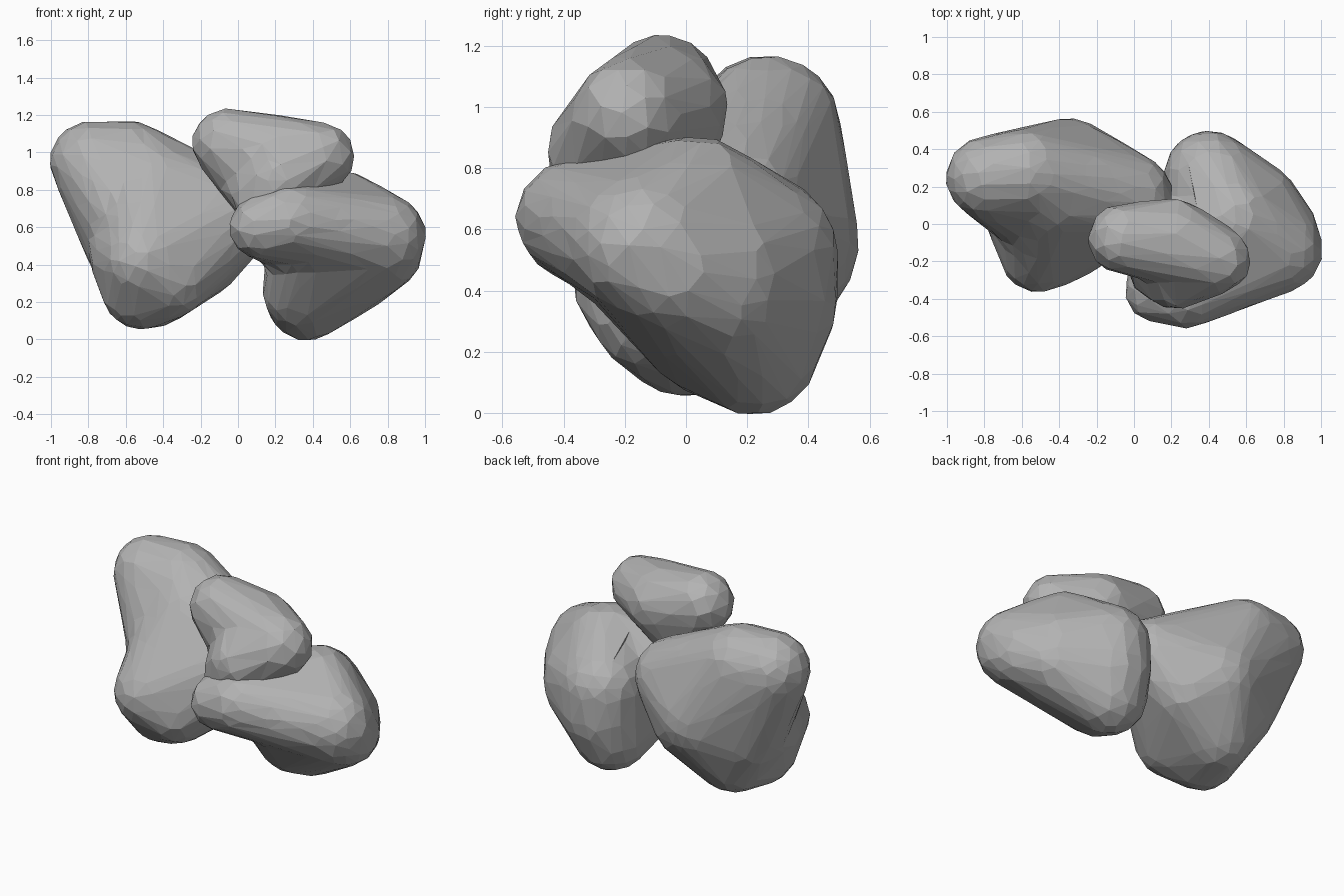
import bpy
import bmesh
from mathutils import Vector

default_cube = bpy.data.objects.get("Cube")
if default_cube:
    bpy.data.objects.remove(default_cube, do_unlink=True)

# Single stone colour
stone = bpy.data.materials.new("stone_grey")
stone.use_nodes = True
stone_colour = (0.45, 0.45, 0.45, 1.0)
stone.diffuse_color = stone_colour
for node in stone.node_tree.nodes:
    if node.type == "BSDF_PRINCIPLED":
        node.inputs["Base Color"].default_value = stone_colour
        node.inputs["Roughness"].default_value = 0.9

# Unit sphere directions shared by every lobe
template = bmesh.new()
bmesh.ops.create_icosphere(template, subdivisions=3, radius=1.0)
directions = [vert.co.copy() for vert in template.verts]
template.free()

GROWTH = 0.012  # makes up for the later smoothing


def add_hull(target, lobes):
    """Wrap a convex skin round a group of round lobes and add it to target."""
    bm = bmesh.new()
    for x, y, z, radius in lobes:
        centre = Vector((x, y, z))
        for direction in directions:
            bm.verts.new(centre + direction * (radius + GROWTH))
    bmesh.ops.convex_hull(bm, input=list(bm.verts))
    loose = [vert for vert in bm.verts if not vert.link_faces]
    bmesh.ops.delete(bm, geom=loose, context="VERTS")
    bmesh.ops.recalc_face_normals(bm, faces=list(bm.faces))
    piece = bpy.data.meshes.new("hull_piece")
    bm.to_mesh(piece)
    bm.free()
    target.from_mesh(piece)
    bpy.data.meshes.remove(piece)


def make_boulder(name, hulls):
    """Fuse the hulls into one worn boulder with irregular flat facets."""
    bm = bmesh.new()
    for lobes in hulls:
        add_hull(bm, lobes)
    mesh = bpy.data.meshes.new(name)
    bm.to_mesh(mesh)
    bm.free()
    mesh.materials.append(stone)
    boulder = bpy.data.objects.new(name, mesh)
    bpy.context.scene.collection.objects.link(boulder)

    fuse = boulder.modifiers.new("fuse", "REMESH")
    fuse.mode = "VOXEL"
    fuse.voxel_size = 0.04
    wear = boulder.modifiers.new("wear", "SMOOTH")
    wear.factor = 0.5
    wear.iterations = 7
    facet = boulder.modifiers.new("facet", "DECIMATE")
    facet.ratio = 0.08
    return boulder


# Left boulder: broad body with a nose pointing forward
outer_end = (0.78, -0.14, 0.55, 0.22)
left_crown = (0.55, 0.03, 0.70, 0.20)
make_boulder("left_boulder", [
    [
        outer_end,
        left_crown,
        (0.78, -0.05, 0.47, 0.20),   # outer underside
        (0.68, 0.10, 0.39, 0.20),    # belly
        (0.65, 0.10, 0.48, 0.22),    # outer back
        (0.40, 0.26, 0.53, 0.23),    # back
        (0.40, 0.26, 0.36, 0.23),    # lower back
        (0.37, 0.22, 0.21, 0.21),    # foot
        (0.34, 0.08, 0.26, 0.20),    # front of foot
        (0.40, -0.20, 0.56, 0.20),   # chest
    ],
    [
        outer_end,
        left_crown,
        (0.12, -0.36, 0.60, 0.16),   # nose, inner side
        (0.28, -0.37, 0.64, 0.18),   # nose, outer side
        (0.22, -0.10, 0.60, 0.20),   # root of nose
    ],
])

# Right boulder: tall rear mass joined to a lower front lobe
inner_shoulder = (-0.02, 0.15, 0.66, 0.22)
inner_belly = (-0.19, 0.24, 0.44, 0.20)
back_foot = (-0.46, 0.18, 0.28, 0.21)
make_boulder("right_boulder", [
    [
        (-0.79, 0.25, 0.95, 0.21),   # outer crown
        (-0.58, 0.27, 0.93, 0.23),   # middle crown
        (-0.35, 0.33, 0.55, 0.23),   # back
        (-0.58, 0.22, 0.48, 0.22),   # outer back
        (-0.45, 0.10, 0.50, 0.30),   # core
        back_foot,
        inner_belly,
        inner_shoulder,
    ],
    [
        (-0.51, -0.16, 0.42, 0.20),  # front lobe
        (-0.59, 0.04, 0.45, 0.20),   # outer flank
        (-0.36, -0.10, 0.33, 0.20),  # inner flank
        (-0.45, 0.18, 0.82, 0.24),   # ridge up to the crown
        (-0.52, -0.01, 0.26, 0.20),  # foot
        back_foot,
        inner_belly,
        inner_shoulder,
    ],
])

# Top boulder: small capstone resting on both
cap_end = (0.45, -0.19, 0.98, 0.17)
cap_back = (0.21, -0.07, 0.99, 0.20)
make_boulder("top_boulder", [
    [
        (-0.06, -0.08, 1.05, 0.18),  # inner end
        cap_end,
        cap_back,
        (0.10, -0.10, 0.79, 0.15),   # seat
    ],
    [
        cap_end,
        cap_back,
        (0.22, -0.28, 0.85, 0.17),   # front
        (0.12, -0.26, 0.75, 0.14),   # tail
    ],
])
